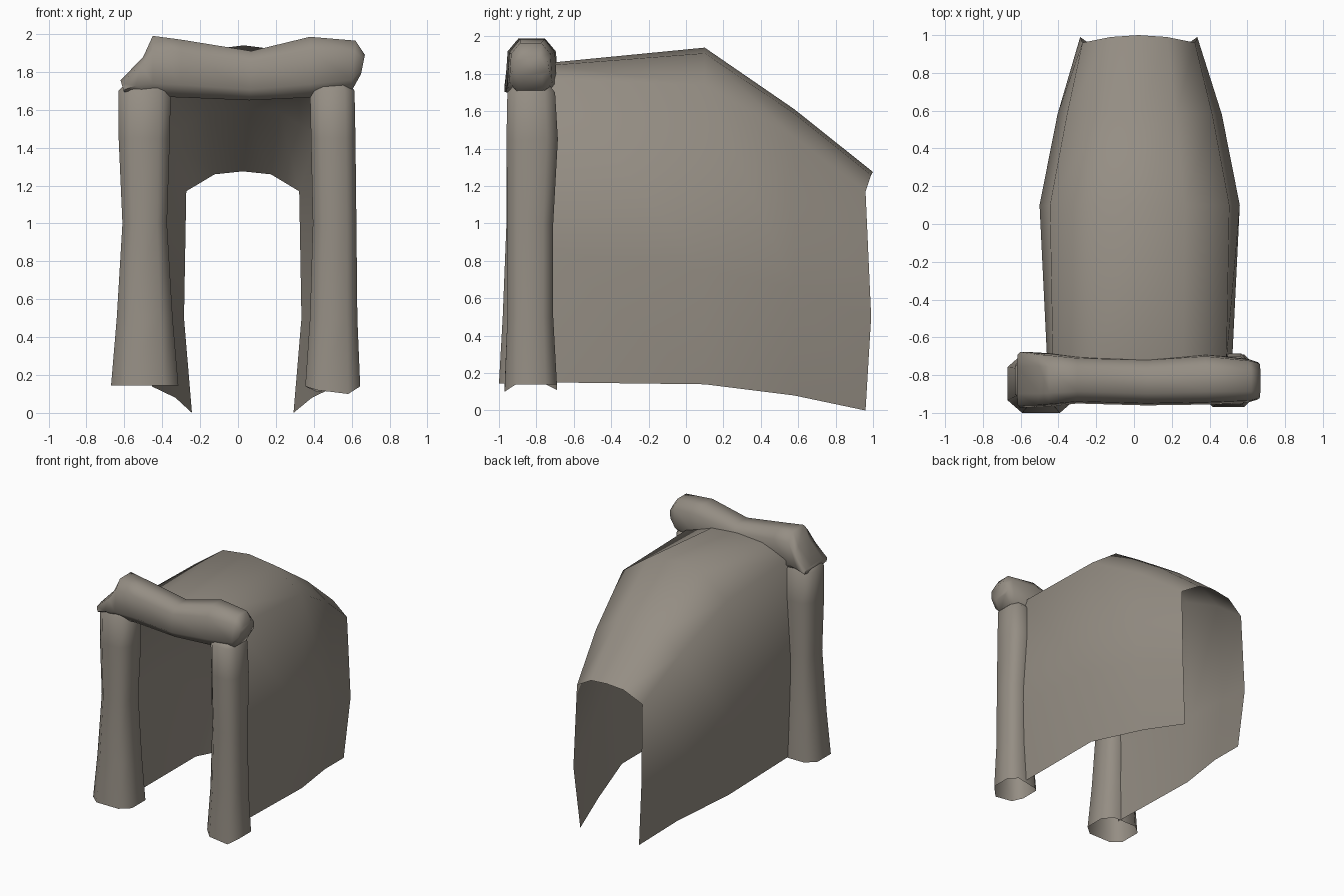
import bpy
from math import sin, cos, pi, radians

if "Cube" in bpy.data.objects:
    bpy.data.objects.remove(bpy.data.objects["Cube"])

hide = bpy.data.materials.new("hide_brown")
hide.diffuse_color = (0.30, 0.27, 0.23, 1)
hide.use_nodes = True
hide.node_tree.nodes["Principled BSDF"].inputs["Base Color"].default_value = hide.diffuse_color


def make_object(name, rings, closed=True, cap_start=False, cap_end=False):
    """Skin a list of equal-length rings of points."""
    n = len(rings[0])
    verts = [p for ring in rings for p in ring]
    faces = []
    for i in range(len(rings) - 1):
        for j in range(n if closed else n - 1):
            k = (j + 1) % n
            faces.append((i * n + j, i * n + k, (i + 1) * n + k, (i + 1) * n + j))
    if cap_start:
        faces.append(tuple(reversed(range(n))))
    if cap_end:
        faces.append(tuple(range((len(rings) - 1) * n, len(rings) * n)))
    mesh = bpy.data.meshes.new(name)
    mesh.from_pydata(verts, [], faces)
    mesh.materials.append(hide)
    ob = bpy.data.objects.new(name, mesh)
    bpy.context.collection.objects.link(ob)
    bpy.ops.object.select_all(action='DESELECT')
    bpy.context.view_layer.objects.active = ob
    ob.select_set(True)
    bpy.ops.object.mode_set(mode='EDIT')
    bpy.ops.mesh.select_all(action='SELECT')
    bpy.ops.mesh.normals_make_consistent(inside=False)
    bpy.ops.object.mode_set(mode='OBJECT')
    bpy.ops.object.shade_smooth_by_angle(angle=radians(70))
    return ob


def squircle(a):
    """Squared unit ring that fills its box."""
    def f(v):
        return (abs(v) ** 0.65) * (1 if v >= 0 else -1)
    reach = f(cos(pi / 8))
    return f(cos(a)) / reach, f(sin(a)) / reach


ANGLES = [2 * pi * (i + 0.5) / 8 for i in range(8)]

# Tunnel cover: open arch sections
# y, centre x, half widths (shoulder, middle, foot), z (crown, shoulder, middle, foot)
SECTIONS = [
    (-0.72, 0.03, 0.46, 0.49, 0.475, 1.86, 1.77, 0.85, 0.15),
    (0.10, 0.03, 0.475, 0.53, 0.485, 1.94, 1.74, 0.75, 0.14),
    (0.58, 0.03, 0.385, 0.435, 0.36, 1.61, 1.46, 0.65, 0.08),
    (0.97, 0.025, 0.298, 0.31, 0.268, 1.275, 1.17, 0.50, 0.00),
]
rings = []
for y, cx, ws, wm, wf, zc, zs, zm, zf in SECTIONS:
    back = 0.02 if y > 0.9 else 0
    half = [(wf, zf, -back / 2), (wm, zm, back), (ws, zs, -back / 2),
            (ws * 0.5, zs + (zc - zs) * 0.85, back)]
    rings.append([(cx - w, y + d, z) for w, z, d in half]
                 + [(cx, y + 1.5 * back, zc)]
                 + [(cx + w, y + d, z) for w, z, d in reversed(half)])
make_object("tunnel_cover", rings, closed=False)


# Front posts: eight-sided, hollow at the foot
def post(name, levels, drops):
    out = []
    for i, (z, x0, x1, y0, y1) in enumerate(levels):
        ring = []
        for j, a in enumerate(ANGLES):
            u, v = squircle(a)
            ring.append(((x0 + x1) / 2 + (x1 - x0) / 2 * u,
                         (y0 + y1) / 2 + (y1 - y0) / 2 * v,
                         z - (drops[j] if i == 0 else 0)))
        out.append(ring)
    make_object(name, out, cap_end=True)


post("left_post", [
    (0.145, -0.67, -0.315, -1.0, -0.69),
    (0.50, -0.64, -0.345, -0.98, -0.70),
    (1.00, -0.61, -0.375, -0.96, -0.71),
    (1.45, -0.63, -0.36, -0.96, -0.69),
    (1.70, -0.63, -0.355, -0.955, -0.70),
    (1.76, -0.57, -0.41, -0.91, -0.74)],
    [0] * 8)
post("right_post", [
    (0.14, 0.355, 0.645, -0.97, -0.69),
    (0.50, 0.38, 0.63, -0.955, -0.71),
    (1.00, 0.395, 0.625, -0.955, -0.71),
    (1.45, 0.385, 0.62, -0.96, -0.685),
    (1.70, 0.38, 0.615, -0.955, -0.70),
    (1.75, 0.44, 0.58, -0.91, -0.74)],
    [0, 0, 0.03, 0, 0, 0.02, 0.04, 0])

# Lintel: tilted sections given by bottom (x, z), top (x, z), y range at mid height
LINTEL = [
    (-0.60, 1.69, -0.62, 1.755, -0.965, -0.685),
    (-0.55, 1.685, -0.50, 1.88, -0.965, -0.685),
    (-0.45, 1.67, -0.45, 1.99, -0.96, -0.69),
    (-0.30, 1.665, -0.30, 1.97, -0.945, -0.705),
    (0.06, 1.65, 0.07, 1.91, -0.955, -0.715),
    (0.38, 1.665, 0.38, 1.985, -0.95, -0.695),
    (0.60, 1.70, 0.62, 1.965, -0.94, -0.72),
    (0.65, 1.79, 0.67, 1.89, -0.925, -0.735),
]
rings = []
for xb, zb, xt, zt, y0, y1 in LINTEL:
    ring = []
    for a in ANGLES:
        u, v = squircle(a)
        t = 0.5 + 0.5 * v
        ring.append((xb + (xt - xb) * t,
                     (y0 + y1) / 2 + (y1 - y0) / 2 * u * (1 - 0.08 * v),
                     zb + (zt - zb) * t))
    rings.append(ring)
make_object("lintel", rings, cap_start=True, cap_end=True)
